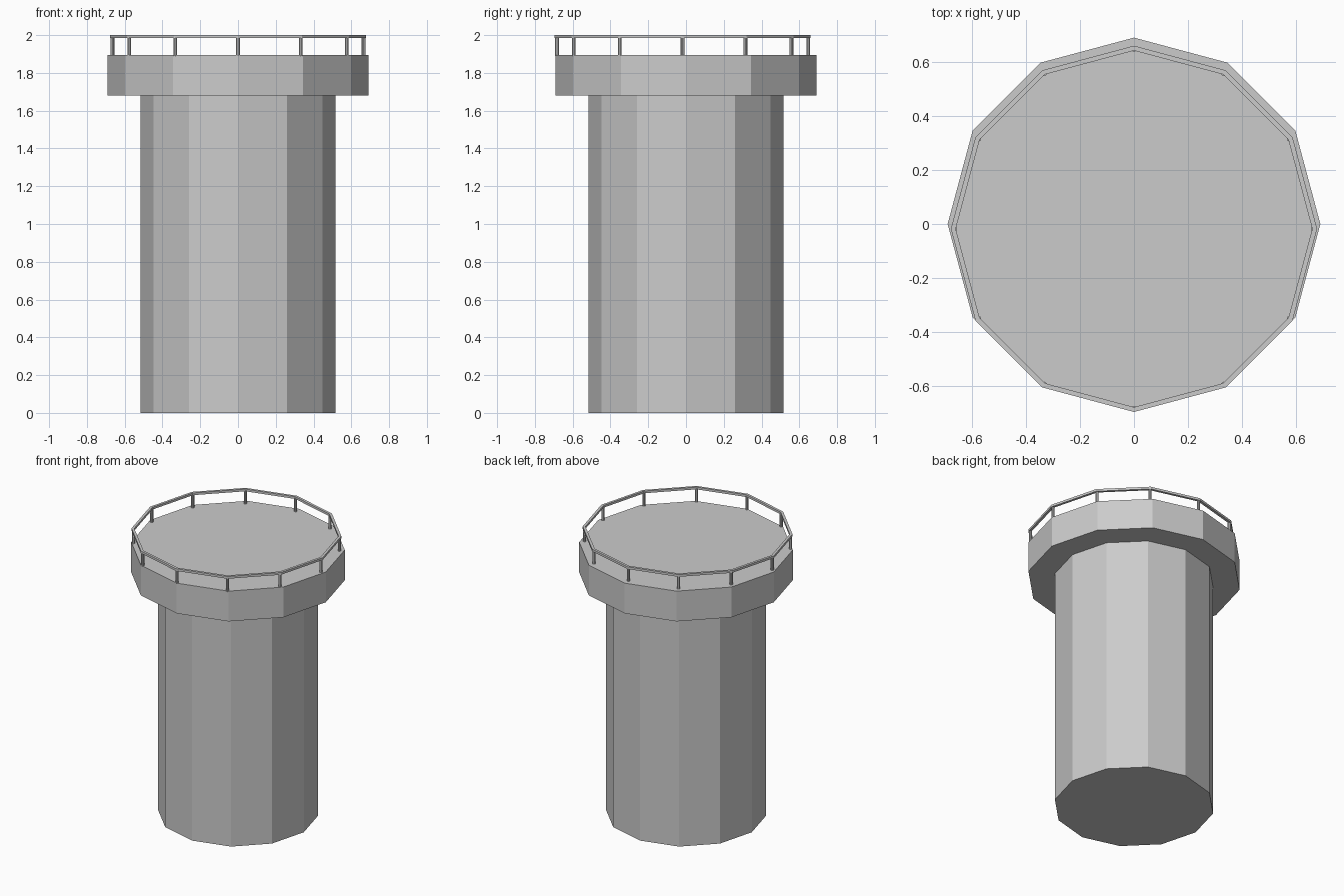
import bpy, bmesh
from math import sin, cos, pi

if "Cube" in bpy.data.objects:
    bpy.data.objects.remove(bpy.data.objects["Cube"])

SIDES = 12


def prism(name, radius, z0, z1, sides=SIDES, x=0, y=0):
    bpy.ops.mesh.primitive_cylinder_add(vertices=sides, radius=radius, depth=z1 - z0,
                                        location=(x, y, (z0 + z1) / 2))
    bpy.context.object.name = name
    return bpy.context.object


# Main column and wider platform
prism("column", 0.517, 0, 1.68)
prism("platform", 0.69, 1.68, 1.895)

# Handrail: square-section ring, set slightly towards the front
RAIL_Y = -0.018
bm = bmesh.new()
profile = [(0.678, 1.984), (0.678, 2.0), (0.66, 2.0), (0.66, 1.984)]
rings = [[bm.verts.new((r * cos(2 * pi * i / SIDES), r * sin(2 * pi * i / SIDES) + RAIL_Y, z))
          for r, z in profile] for i in range(SIDES)]
for i in range(SIDES):
    a, b = rings[i], rings[(i + 1) % SIDES]
    for k in range(4):
        n = (k + 1) % 4
        bm.faces.new((a[k], b[k], b[n], a[n]))
bmesh.ops.recalc_face_normals(bm, faces=bm.faces)
mesh = bpy.data.meshes.new("handrail")
bm.to_mesh(mesh)
bm.free()
bpy.context.collection.objects.link(bpy.data.objects.new("handrail", mesh))

# Railing posts, one under each corner of the handrail
for i in range(SIDES):
    a = 2 * pi * i / SIDES
    prism(f"rail_post_{i + 1}", 0.01, 1.89, 1.99, 8, 0.665 * cos(a), 0.665 * sin(a) + RAIL_Y)
